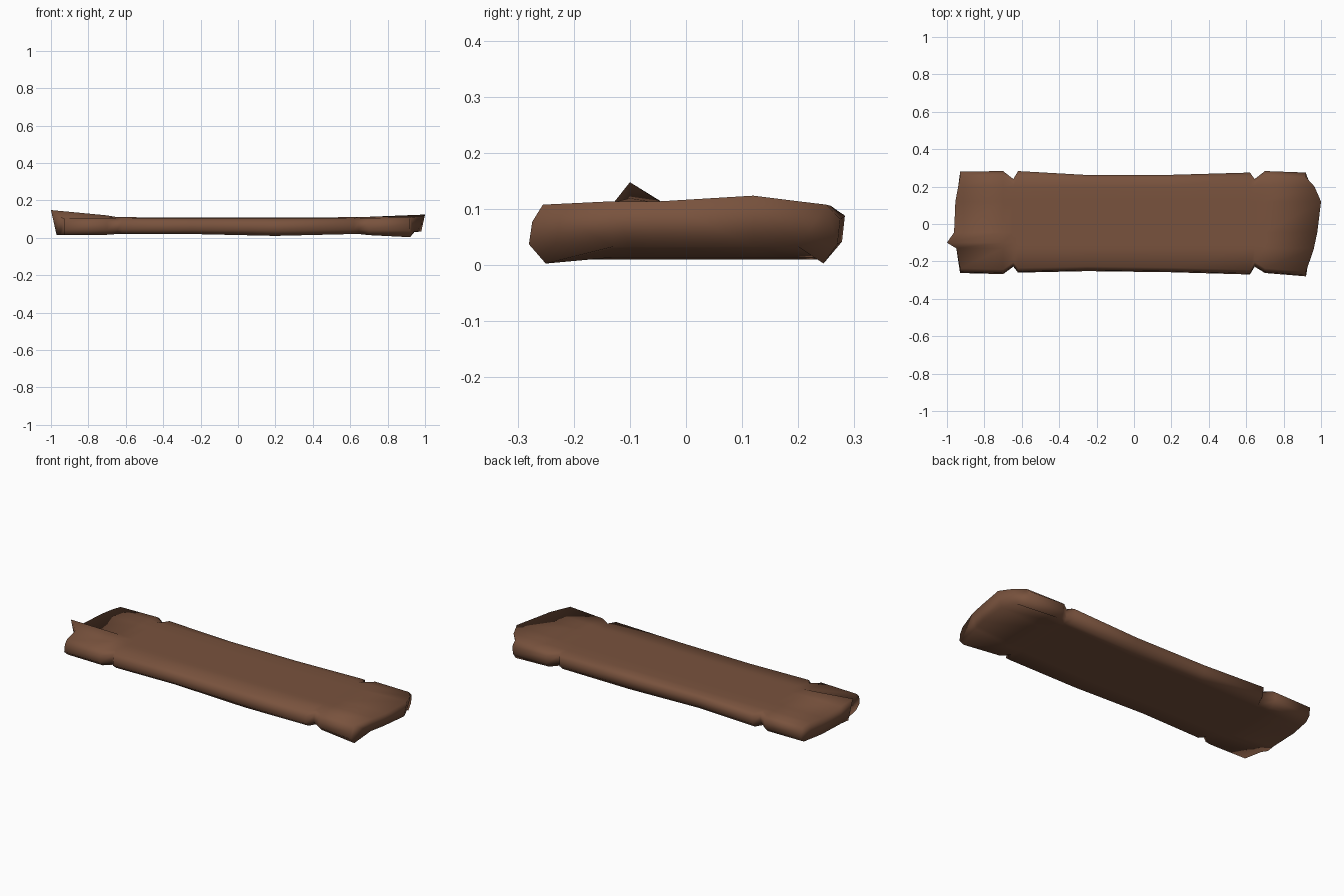
import bpy, bmesh

if "Cube" in bpy.data.objects:
    bpy.data.objects.remove(bpy.data.objects["Cube"])

wood = bpy.data.materials.new("brown wood")
wood.diffuse_color = (0.19, 0.085, 0.047, 1)
wood.use_nodes = True
wood.node_tree.nodes["Principled BSDF"].inputs["Base Color"].default_value = wood.diffuse_color

# stations along the plank: x, front y, back y, bottom z, top z
stations = [
    (-0.93, -0.262, 0.280, 0.015, 0.108), (-0.70, -0.268, 0.283, 0.016, 0.110),
    (-0.645, -0.228, 0.240, 0.020, 0.108), (-0.62, -0.260, 0.283, 0.020, 0.108),
    (-0.25, -0.252, 0.262, 0.020, 0.106), (0.20, -0.258, 0.263, 0.010, 0.106),
    (0.62, -0.270, 0.275, 0.020, 0.108), (0.645, -0.228, 0.240, 0.020, 0.108),
    (0.70, -0.262, 0.283, 0.014, 0.110), (0.92, -0.280, 0.275, 0.003, 0.112),
]
# columns across the plank, and the ragged end outline for each one
cols = [-0.13, -0.10, -0.045, 0.12, 0.20]
left_x = [-0.95, -1.0, -0.962, -0.955, -0.94]
right_x = [0.962, 0.968, 0.98, 1.0, 0.965]
splinter = {0: 0.0, 1: 0.038, 2: 0.004}


def section(i):
    """Ring of points round the plank at one station."""
    x, front, back, low, top = stations[i]
    first, last = i == 0, i == len(stations) - 1
    xs = left_x if first else right_x if last else [x] * len(cols)
    up, down = [], []
    for c, y in enumerate(cols):
        lift = splinter.get(c, 0) * (1 if first else 0.2 if i == 1 else 0)
        tip = 0.01 if last and c == 3 else 0
        up.append((xs[c], y, top + 0.002 + lift + tip))
        inner = xs[c] + 0.03 if first and c == 1 else xs[c]
        down.append((inner - (0.02 if last else 0), y, low + (0.03 if last else 0)))
    mid = (low + top) / 2
    front_side = [(x, front + 0.03, low), (x, front, mid - 0.02),
                  (x, front + 0.006, mid + 0.02), (x, front + 0.025, top - 0.004)]
    back_side = [(x, back - 0.025, top - 0.004), (x, back, mid + 0.025),
                 (x, back - 0.005, mid - 0.02), (x, back - 0.03, low)]
    return front_side + up + back_side + down[::-1]


# loft the sections into one closed plank
bm = bmesh.new()
rings = [[bm.verts.new(p) for p in section(i)] for i in range(len(stations))]
n = len(rings[0])
for a, b in zip(rings, rings[1:]):
    for k in range(n):
        bm.faces.new((a[k], a[(k + 1) % n], b[(k + 1) % n], b[k]))

# ragged end caps, stitched column by column
nc = len(cols)
for r in (rings[0], rings[-1]):
    bm.faces.new(r[0:4] + [r[4], r[n - 1]])
    for c in range(nc - 1):
        bm.faces.new((r[4 + c], r[5 + c], r[n - 2 - c], r[n - 1 - c]))
    bm.faces.new(r[3 + nc:8 + nc] + [r[8 + nc]])
bmesh.ops.recalc_face_normals(bm, faces=bm.faces)

mesh = bpy.data.meshes.new("wooden_plank")
bm.to_mesh(mesh)
bm.free()
mesh.materials.append(wood)
plank = bpy.data.objects.new("wooden_plank", mesh)
bpy.context.collection.objects.link(plank)
for p in mesh.polygons:
    p.use_smooth = True
